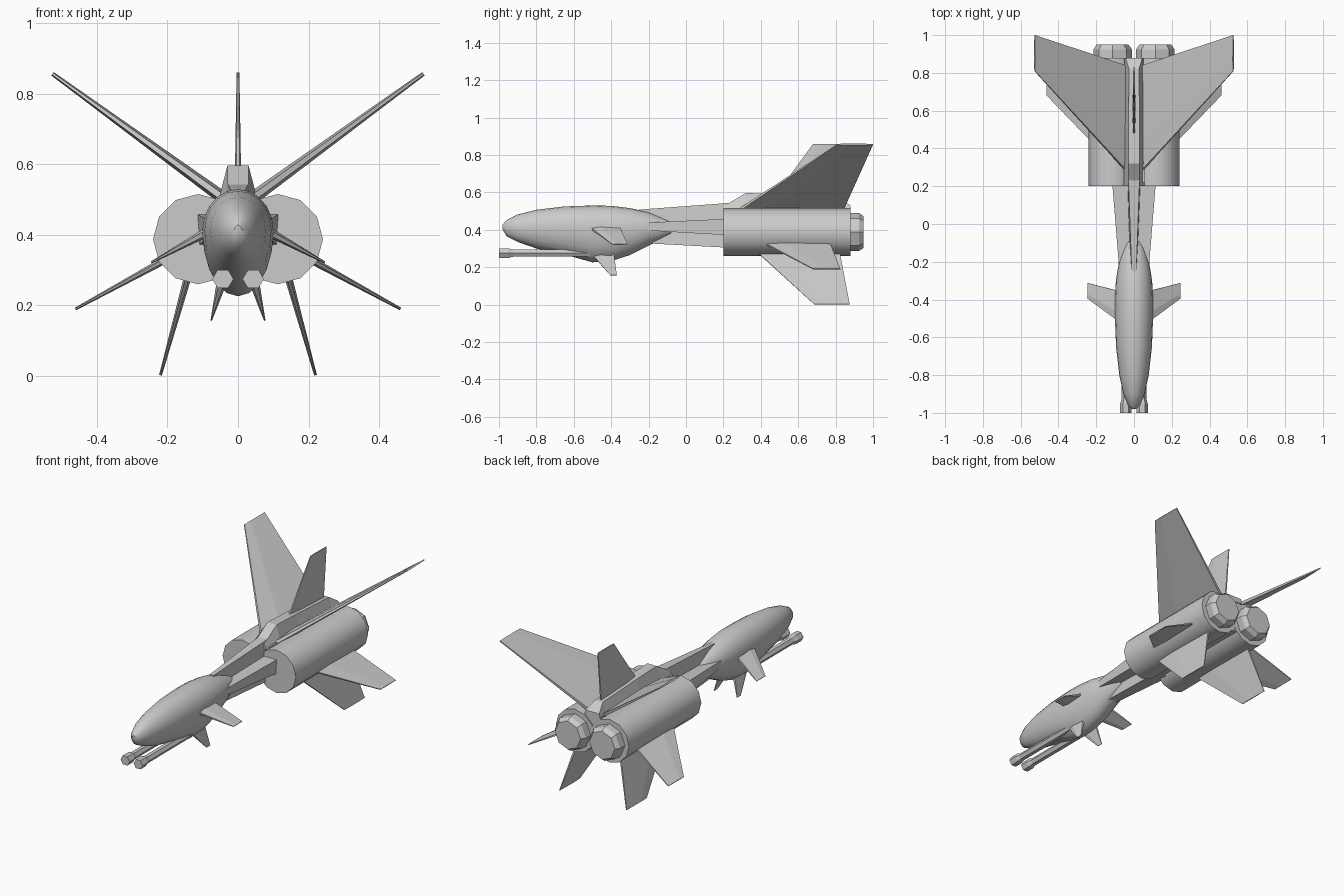
import bpy, bmesh, math
from mathutils import Vector
from math import sin, cos, pi

if "Cube" in bpy.data.objects:
    bpy.data.objects.remove(bpy.data.objects["Cube"])


def loft(name, rings, mirror=False, smooth=None):
    """Skin equal-length rings of points, capping both ends."""
    bm = bmesh.new()
    loops = [[bm.verts.new(p) for p in ring] for ring in rings]
    n = len(loops[0])
    for a, b in zip(loops, loops[1:]):
        for i in range(n):
            j = (i + 1) % n
            bm.faces.new((a[i], a[j], b[j], b[i]))
    bm.faces.new(loops[0])
    bm.faces.new(loops[-1])
    bmesh.ops.recalc_face_normals(bm, faces=bm.faces)
    me = bpy.data.meshes.new(name)
    bm.to_mesh(me)
    bm.free()
    ob = bpy.data.objects.new(name, me)
    bpy.context.collection.objects.link(ob)
    if mirror:
        ob.modifiers.new("Mirror", 'MIRROR')
    if smooth:
        bpy.ops.object.select_all(action='DESELECT')
        ob.select_set(True)
        bpy.context.view_layer.objects.active = ob
        bpy.ops.object.shade_smooth_by_angle(angle=math.radians(smooth))
    return ob


def tube(name, x, z, profile, sides, smooth=None):
    """Mirrored pair of tubes along y; profile is (y, radius)."""
    return loft(name, [[(x + r * cos(2 * pi * i / sides), y, z + r * sin(2 * pi * i / sides))
                        for i in range(sides)] for y, r in profile], True, smooth)


def blade(name, root, tip, t_root, t_tip, mirror=True):
    """Thin tapered panel; root and tip are (x, z, y_front, y_back)."""
    d = Vector((tip[0] - root[0], 0, tip[1] - root[1])).normalized()
    n = Vector((d.z, 0, -d.x))
    rings = []
    for (x, z, y0, y1), t in ((root, t_root), (tip, t_tip)):
        f, b = Vector((x, y0, z)), Vector((x, y1, z))
        o = n * t / 2
        m = f.lerp(b, 0.3)
        rings.append([f + o * .5, m + o, b + o * .5, b - o * .5, m - o, f - o * .5])
    return loft(name, rings, mirror)


def beam(name, secs):
    """Trapezoid beam along y; sections are (y, top half width, bottom half width, top z, bottom z)."""
    return loft(name, [[(-wt, y, zt), (wt, y, zt), (wb, y, zb), (-wb, y, zb)]
                       for y, wt, wb, zt, zb in secs])


# Cockpit pod: egg-shaped sections (y, half width, top z, bottom z)
pod = [(-.98, .010, .428, .402), (-.96, .032, .452, .365), (-.90, .056, .482, .335),
       (-.80, .078, .507, .300), (-.65, .095, .525, .268), (-.50, .101, .530, .226),
       (-.40, .101, .528, .232), (-.30, .096, .516, .265), (-.20, .080, .495, .315),
       (-.08, .045, .445, .375)]
rings = []
for y, w, zt, zb in pod:
    zc = .412
    ring = []
    for i in range(20):
        a = 2 * pi * i / 20
        h = zt - zc if sin(a) > 0 else zc - zb
        ring.append((w * cos(a), y, zc + h * sin(a)))
    rings.append(ring)
loft("cockpit_pod", rings, smooth=40)

# Neck spine, side arms and the raised rear spine between the engines
beam("neck_spine", [(-.25, .012, .025, .508, .33), (.25, .03, .042, .545, .303)])
beam("neck_arms", [(-.28, .075, .075, .435, .40), (.25, .118, .112, .46, .37)])
beam("rear_spine", [(.20, .03, .055, .525, .50), (.32, .030, .055, .597, .50),
                    (.50, .030, .055, .590, .50), (.82, .026, .052, .570, .50),
                    (.88, .045, .052, .530, .50)])
beam("engine_bridge", [(.22, .055, .045, .51, .31), (.875, .052, .045, .51, .31)])

# Engines and nozzles
tube("engine", .113, .388, [(.20, .128), (.88, .128)], 12, 35)
tube("nozzle", .113, .388, [(.87, .102), (.925, .102), (.95, .084)], 8)

# Twin guns: slim barrels with wider muzzles
tube("gun_barrel", .043, .275, [(-.95, .022), (-.45, .022)], 6)
tube("gun_muzzle", .043, .275, [(-1.0, .030), (-.95, .030), (-.925, .022)], 6)

# Wings and fins
blade("upper_wing", (.045, .507, .285, .84), (.526, .857, .81, 1.0), .036, .012)
blade("tail_fin", (0, .56, .46, .80), (0, .86, .68, .83), .018, .008, False)
blade("lower_wing", (.19, .338, .40, .765), (.461, .19, .68, .825), .022, .008)
blade("ventral_fin", (.140, .29, .37, .82), (.220, .002, .685, .875), .022, .008)
blade("canard", (.080, .412, -.515, -.355), (.246, .322, -.395, -.312), .028, .006)
blade("chin_fin", (.045, .27, -.505, -.385), (.076, .157, -.405, -.37), .030, .004)
